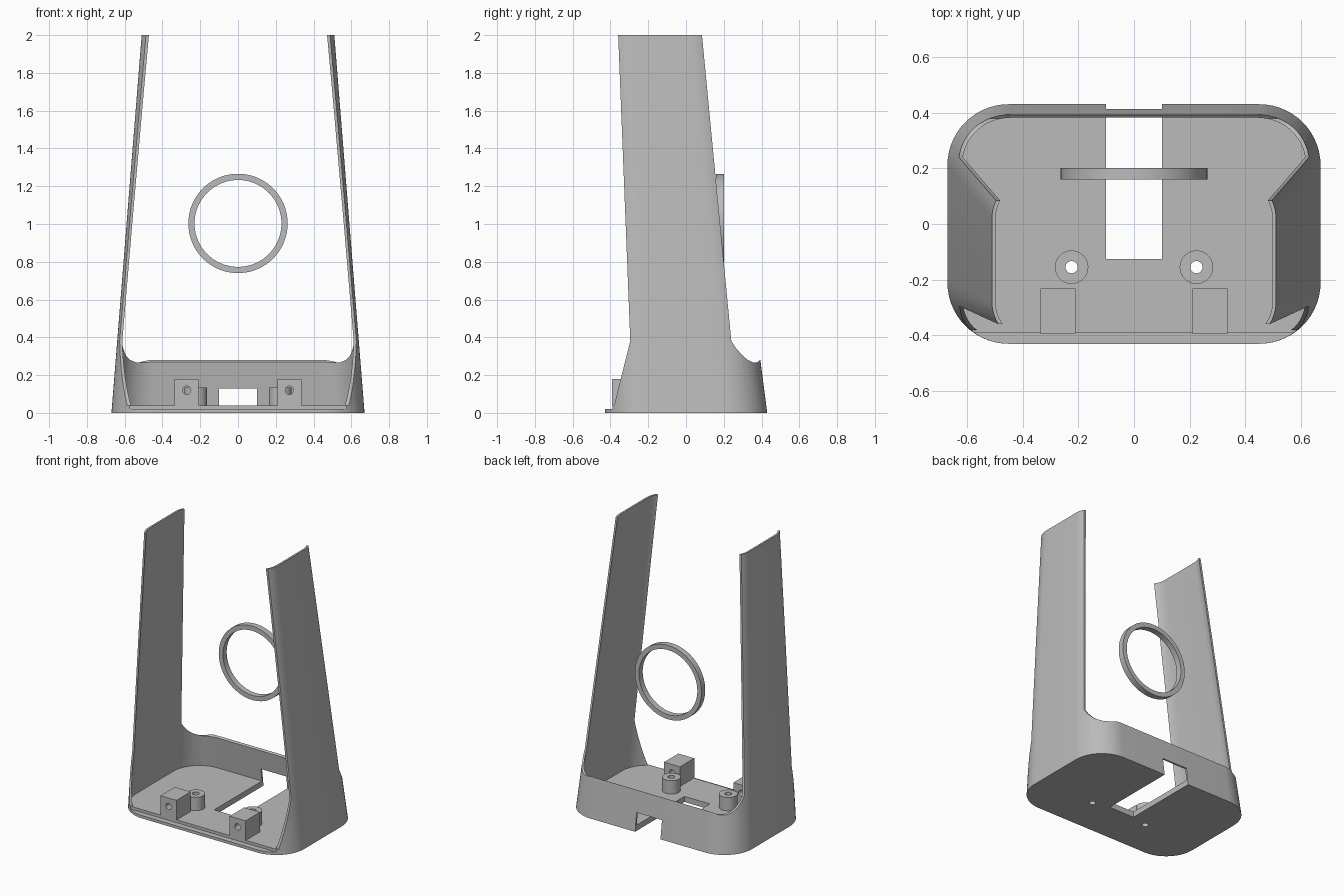
import bpy, bmesh
from math import sin, cos, pi, radians
from mathutils import Matrix, Vector

if "Cube" in bpy.data.objects:
    bpy.data.objects.remove(bpy.data.objects["Cube"], do_unlink=True)

grey = bpy.data.materials.new("plain_grey")
grey.use_nodes = True
grey.diffuse_color = (0.5, 0.5, 0.5, 1)
grey.node_tree.nodes["Principled BSDF"].inputs["Base Color"].default_value = (0.5, 0.5, 0.5, 1)


def make(name, bm):
    bmesh.ops.recalc_face_normals(bm, faces=bm.faces)
    mesh = bpy.data.meshes.new(name)
    bm.to_mesh(mesh)
    bm.free()
    mesh.materials.append(grey)
    obj = bpy.data.objects.new(name, mesh)
    bpy.context.collection.objects.link(obj)
    return obj


def loft(name, rings):
    """Closed solid through matching rings of points."""
    bm = bmesh.new()
    loops = [[bm.verts.new(p) for p in ring] for ring in rings]
    n = len(loops[0])
    for a, b in zip(loops, loops[1:]):
        for i in range(n):
            j = (i + 1) % n
            bm.faces.new((a[i], a[j], b[j], b[i]))
    bm.faces.new(loops[0][::-1])
    bm.faces.new(loops[-1])
    return make(name, bm)


def box(name, low, high):
    lo, hi = Vector(low), Vector(high)
    bm = bmesh.new()
    bmesh.ops.create_cube(bm, size=1, matrix=Matrix.Translation((lo + hi) / 2)
                          @ Matrix.Diagonal((*(hi - lo), 1)))
    return make(name, bm)


def rod(name, centre, radius, length, along_y=False, sides=48):
    bm = bmesh.new()
    turn = Matrix.Rotation(radians(90), 4, 'X') if along_y else Matrix()
    bmesh.ops.create_cone(bm, cap_ends=True, segments=sides, radius1=radius, radius2=radius,
                          depth=length, matrix=Matrix.Translation(centre) @ turn)
    return make(name, bm)


def combine(obj, cutter, operation='DIFFERENCE'):
    """Apply a boolean and discard the cutter."""
    cutter.hide_render = True
    mod = obj.modifiers.new("cut", 'BOOLEAN')
    mod.operation, mod.object, mod.solver = operation, cutter, 'EXACT'
    graph = bpy.context.evaluated_depsgraph_get()
    mesh = bpy.data.meshes.new_from_object(obj.evaluated_get(graph))
    obj.modifiers.clear()
    obj.data = mesh
    bpy.data.objects.remove(cutter, do_unlink=True)


def smooth(obj):
    bpy.ops.object.select_all(action='DESELECT')
    obj.select_set(True)
    bpy.context.view_layer.objects.active = obj
    bpy.ops.object.shade_smooth_by_angle(angle=radians(30))


def section(z, inset=0.0, steps=14):
    """Rounded rectangle of the tapering body at height z."""
    half_x = 0.67 - 0.08 * z - inset
    front, back = -0.43 + inset, 0.43 - 0.13 * z - inset
    r = 0.22 - 0.035 * z - inset
    corners = [(half_x - r, back - r), (r - half_x, back - r),
               (r - half_x, front + r), (half_x - r, front + r)]
    return [(cx + r * cos(a), cy + r * sin(a), z)
            for q, (cx, cy) in enumerate(corners)
            for a in [(q + k / steps) * pi / 2 for k in range(steps + 1)]]


# Body: tapering shell with a solid floor
body = loft("base_and_side_arms", [section(0), section(2)])
combine(body, loft("cavity", [section(0.04, 0.013), section(2.1, 0.013)]))

# Side silhouette leaves the two tall arms, the low back wall and the front lip
silhouette = [(-0.6, -0.1), (-0.6, 0.02), (-0.39, 0.02), (-0.39, 0.04), (-0.38, 0.04),
              (-0.295, 0.38), (-0.363, 2.1), (0.075, 2.1), (0.24, 0.38), (0.265, 0.343),
              (0.295, 0.308), (0.325, 0.282), (0.355, 0.267), (0.378, 0.267),
              (0.392, 0.28), (0.6, 0.28), (0.6, -0.1)]
combine(body, loft("silhouette", [[(x, y, z) for y, z in silhouette] for x in (-1, 1)]),
        'INTERSECT')

# Cable slot through floor and back wall
combine(body, box("slot", (-0.1, -0.125, -0.1), (0.1, 0.6, 0.13)))

# Screw posts and drilled blocks on both sides
for side, s in (("left", 1), ("right", -1)):
    post_at = Vector((s * 0.224, -0.155, 0.0875))
    combine(body, rod("floor_hole", post_at, 0.022, 0.4))
    post = rod(side + "_screw_post", post_at, 0.06, 0.095)
    combine(post, rod("post_hole", post_at, 0.022, 0.4))
    smooth(post)

    xs = sorted((s * 0.21, s * 0.335))
    block = box(side + "_mount_block", (xs[0], -0.393, 0.04), (xs[1], -0.232, 0.18))
    combine(block, rod("block_hole", (s * 0.272, -0.31, 0.12), 0.022, 0.5, True))
    smooth(block)
smooth(body)

# Floating ring between the arms
ring_at = (0, 0.18, 1.003)
ring = rod("ring", ring_at, 0.263, 0.042, True, 72)
combine(ring, rod("ring_hole", ring_at, 0.23, 0.2, True, 72))
smooth(ring)
